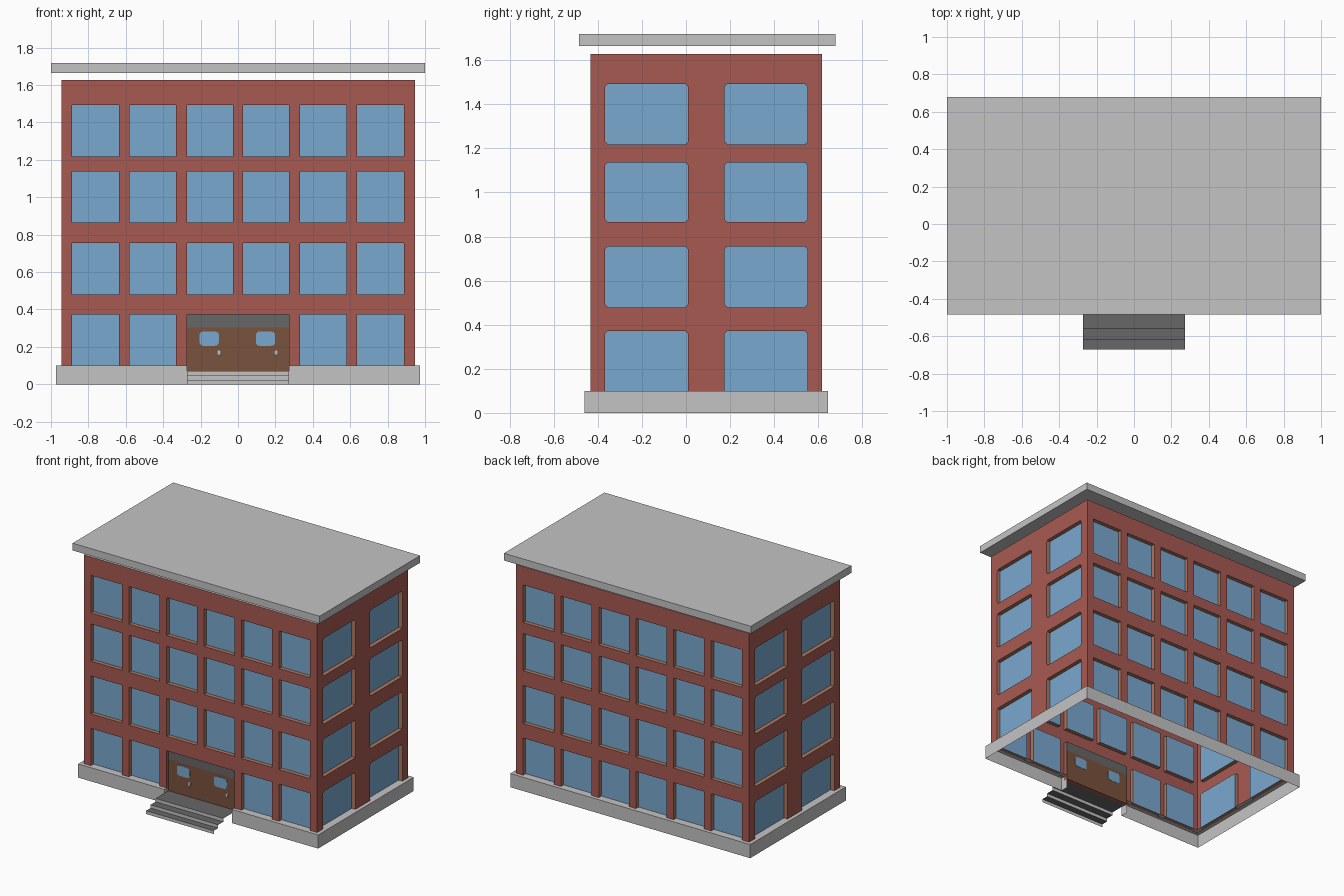
import bpy, bmesh, math
from mathutils import Vector

if "Cube" in bpy.data.objects:
    bpy.data.objects.remove(bpy.data.objects["Cube"])


def material(name, r, g, b):
    lin = [(c / 255 / 12.92 if c < 11 else ((c / 255 + 0.055) / 1.055) ** 2.4) for c in (r, g, b)]
    m = bpy.data.materials.new(name)
    m.diffuse_color = (*lin, 1)
    m.use_nodes = True
    m.node_tree.nodes["Principled BSDF"].inputs["Base Color"].default_value = m.diffuse_color
    return m


BRICK = material("red_brick", 168, 90, 82)
GLASS = material("blue_glass", 121, 168, 207)
TAN = material("tan_reveal", 172, 120, 96)
GREY = material("light_grey", 196, 196, 196)
DARK = material("dark_grey", 103, 103, 103)
WOOD = material("brown_door", 122, 82, 60)


def finish(name, bm, *mats):
    me = bpy.data.meshes.new(name)
    bm.to_mesh(me)
    bm.free()
    for m in mats:
        me.materials.append(m)
    ob = bpy.data.objects.new(name, me)
    bpy.context.collection.objects.link(ob)
    return ob


def face(bm, pts, mat=0):
    f = bm.faces.new([bm.verts.new(p) for p in pts])
    f.material_index = mat
    return f


def box(name, x, y, z, mat):
    bm = bmesh.new()
    bmesh.ops.create_cube(bm, size=1)
    for v in bm.verts:
        v.co = [a[0] + (c + 0.5) * (a[1] - a[0]) for a, c in zip((x, y, z), v.co)]
    return finish(name, bm, mat)


def plate(name, cx, cz, w, h, cut, y0, y1, mat):
    """Rounded upright plate facing the front."""
    bm = bmesh.new()
    pts = []
    for i, (sx, sz) in enumerate(((1, 1), (-1, 1), (-1, -1), (1, -1))):
        for k in range(4):
            a = math.radians(90 * i + 30 * k)
            pts.append((cx + sx * (w / 2 - cut) + cut * math.cos(a), y0,
                        cz + sz * (h / 2 - cut) + cut * math.sin(a)))
    f = face(bm, pts)
    ext = bmesh.ops.extrude_face_region(bm, geom=[f])
    bmesh.ops.translate(bm, vec=(0, y1 - y0, 0),
                        verts=[e for e in ext["geom"] if isinstance(e, bmesh.types.BMVert)])
    bmesh.ops.recalc_face_normals(bm, faces=bm.faces[:])
    return finish(name, bm, mat)


# Main dimensions
YC, HX, HY, DEPTH = 0.092, 0.945, 0.526, 0.03
ROWS = [0.098, 0.372, 0.479, 0.756, 0.865, 1.137, 1.218, 1.493, 1.628]
LONG = [0.028, 0.274, 0.332, 0.580, 0.637, 0.887, HX]
SHORT = [0.083, 0.459, HY]
DOOR_X, DOOR_Z = 0.274, 0.071
DOOR_Y = YC - HY + DEPTH


def wall(name, angle, dist, breaks, door=False, rounded=False):
    """Brick wall sheet with recessed windows in every second grid cell."""
    d = Vector((math.cos(angle), math.sin(angle), 0))
    n = Vector((math.sin(angle), -math.cos(angle), 0))
    o = Vector((0, YC, 0)) + n * dist
    us = [-u for u in reversed(breaks)] + breaks
    bm = bmesh.new()

    def P(u, z, depth=0):
        return o + d * u - n * depth + Vector((0, 0, z))

    def recess(u0, u1, z0, z1, reveal, pane=None):
        c = [(u0, z0), (u1, z0), (u1, z1), (u0, z1)]
        for i in range(4):
            a, b = c[i], c[(i + 1) % 4]
            face(bm, [P(*a), P(*b), P(*b, DEPTH), P(*a, DEPTH)], reveal)
        if pane is not None:
            face(bm, [P(*q, DEPTH) for q in c], pane)

    for i in range(len(us) - 1):
        for j in range(len(ROWS) - 1):
            u0, u1, z0, z1 = us[i], us[i + 1], ROWS[j], ROWS[j + 1]
            if door and j == 0 and abs(u0 + u1) / 2 < DOOR_X:
                continue
            if i % 2 and j % 2 == 0:
                recess(u0, u1, z0, z1, 1, 2)
                if rounded:  # small corner fillets
                    r = 0.013
                    for u, su in ((u0, 1), (u1, -1)):
                        for z, sz in ((z0, 1), (z1, -1)):
                            if z > ROWS[0]:
                                t = [P(u, z), P(u + su * r, z), P(u, z + sz * r)]
                                face(bm, t if su * sz > 0 else t[::-1])
            else:
                face(bm, [P(u0, z0), P(u1, z0), P(u1, z1), P(u0, z1)])
    if door:
        recess(-DOOR_X, DOOR_X, DOOR_Z - 0.002, ROWS[1], 0)
    bmesh.ops.remove_doubles(bm, verts=bm.verts[:], dist=1e-5)
    finish(name, bm, BRICK, TAN, GLASS)


wall("front_wall", 0, HY, LONG, door=True)
wall("right_wall", math.pi / 2, HX, SHORT, rounded=True)
wall("back_wall", math.pi, HY, LONG)
wall("left_wall", -math.pi / 2, HX, SHORT, rounded=True)

# Ceiling cap and floating roof slab
bm = bmesh.new()
face(bm, [(sx * HX, YC + sy * HY, ROWS[-1]) for sx, sy in ((-1, -1), (1, -1), (1, 1), (-1, 1))])
finish("ceiling", bm, GREY)
box("roof_slab", (-1, 1), (-0.485, 0.678), (1.665, 1.718), GREY)


# Plinth: open shell with a gap at the entrance
def loop(e):
    x, y0, y1 = HX + e, YC - HY - e, YC + HY + e
    return [(DOOR_X, y0), (x, y0), (x, y1), (-x, y1), (-x, y0), (-DOOR_X, y0)]


bm = bmesh.new()
outer, inner, TOP = loop(0.027), loop(-DEPTH), 0.1
side = [inner[0]] + outer + [inner[-1]]
for a, b in zip(side, side[1:]):
    face(bm, [(*a, 0), (*b, 0), (*b, TOP), (*a, TOP)])
for i in range(5):
    face(bm, [(*p, TOP) for p in (outer[i], outer[i + 1], inner[i + 1], inner[i])])
bmesh.ops.remove_doubles(bm, verts=bm.verts[:], dist=1e-5)
finish("plinth", bm, GREY)

# Entrance steps: folded sheet of light risers and dark treads
bm = bmesh.new()
ys = [-0.671, -0.62, -0.561, DOOR_Y]
for i in range(3):
    z0, z1 = 0.024 * i, 0.024 * (i + 1)
    x, ya, yb = DOOR_X, ys[i], ys[i + 1]
    face(bm, [(-x, ya, z0), (x, ya, z0), (x, ya, z1), (-x, ya, z1)], 0)
    face(bm, [(-x, ya, z1), (x, ya, z1), (x, yb, z1), (-x, yb, z1)], 1)
bmesh.ops.remove_doubles(bm, verts=bm.verts[:], dist=1e-5)
finish("entrance_steps", bm, GREY, DARK)

# Double door with transom, windows and handles
ya, yb = DOOR_Y - 0.008, DOOR_Y
box("door_transom", (-DOOR_X, DOOR_X), (ya, yb), (0.303, ROWS[1]), DARK)
for side_name, x0, win, knob in (("left", -DOOR_X, -0.154, -0.102), ("right", 0, 0.147, 0.203)):
    box(side_name + "_door", (x0, x0 + DOOR_X), (ya, yb), (DOOR_Z, 0.303), WOOD)
    plate(side_name + "_door_window_front", win, 0.244, 0.104, 0.076, 0.02, ya - 0.002, ya + 0.002, GLASS)
    plate(side_name + "_door_window_back", win, 0.244, 0.104, 0.076, 0.02, yb - 0.002, yb + 0.002, GLASS)
    plate(side_name + "_door_handle", knob, 0.17, 0.02, 0.03, 0.009, ya - 0.012, ya + 0.002, GREY)
